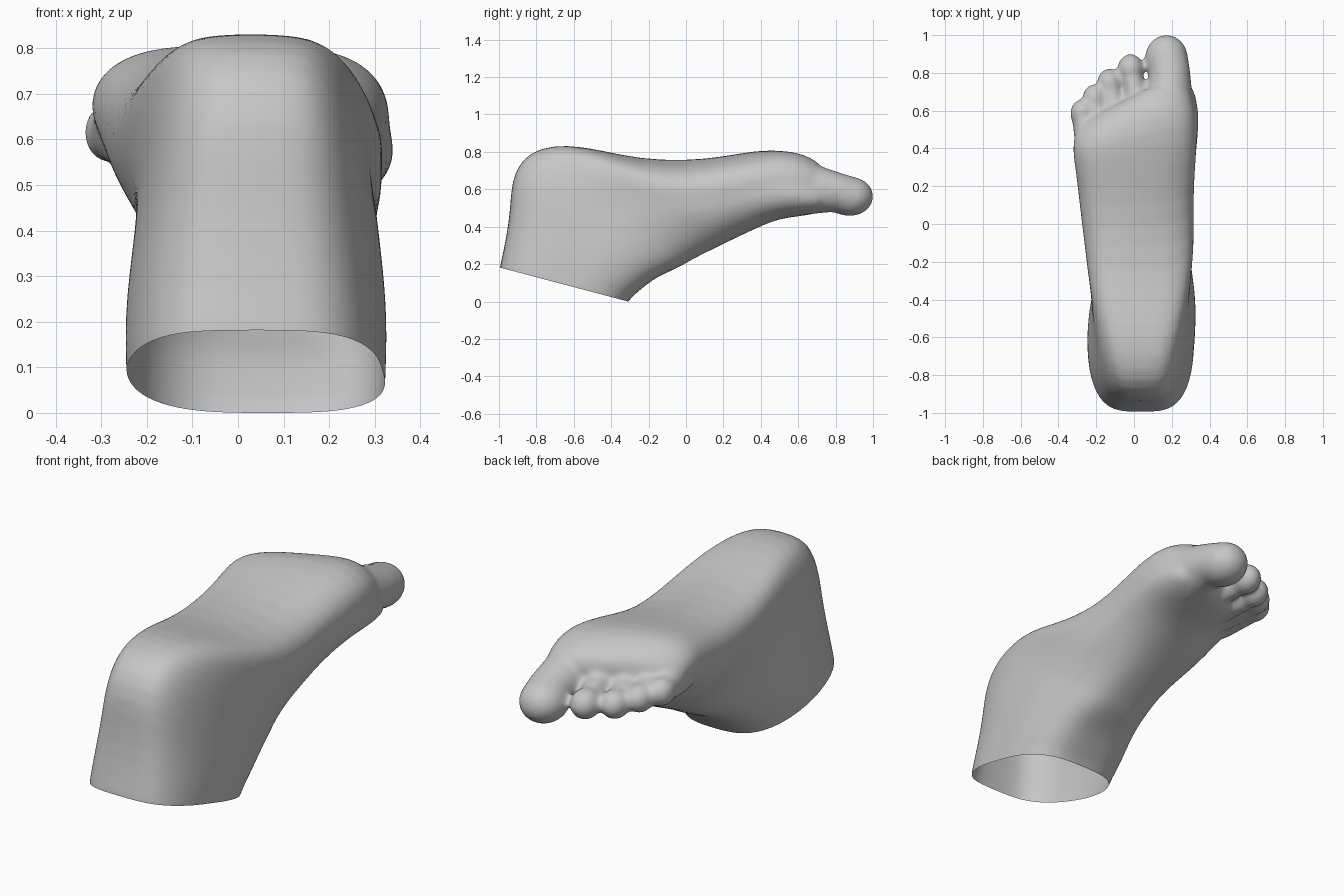
import bpy, bmesh, math
from mathutils import Vector, Matrix

cube = bpy.data.objects.get("Cube")
if cube:
    bpy.data.objects.remove(cube)

skin = bpy.data.materials.new("plain grey")
skin.use_nodes = True
GREY = (0.57, 0.57, 0.57, 1)
skin.diffuse_color = GREY
skin.node_tree.nodes["Principled BSDF"].inputs["Base Color"].default_value = GREY

# Cross-sections from ankle to toe roots:
# sole y, sole z, instep y, instep z, x min, x max, sole widening, forefoot slant
SECTIONS = [
    (-1.03, .05, -.38, -.14, -.24, .315, -.03, 0),
    (-.995, .185, -.32, .0, -.248, .318, -.03, 0),
    (-.96, .35, -.245, .06, -.25, .318, -.08, 0),
    (-.94, .5, -.18, .115, -.24, .312, -.12, 0),
    (-.935, .64, -.11, .15, -.228, .305, -.13, 0),
    (-.885, .76, -.04, .18, -.222, .298, -.12, 0),
    (-.78, .825, .01, .21, -.228, .293, -.1, 0),
    (-.63, .84, .07, .243, -.235, .3, -.05, 0),
    (-.45, .81, .14, .277, -.25, .31, .02, 0),
    (-.25, .765, .21, .312, -.265, .318, .06, 0),
    (0, .755, .29, .352, -.285, .312, .08, .05),
    (.2, .775, .38, .397, -.3, .32, .08, .12),
    (.4, .81, .47, .442, -.32, .335, .04, .25),
    (.53, .81, .57, .455, -.325, .33, .02, .4),
    (.64, .765, .65, .47, -.315, .3, 0, .5),
    (.7, .695, .71, .49, -.285, .26, 0, .53),
]
RING = 40
bm = bmesh.new()


def superpower(v, p):
    return math.copysign(abs(v) ** p, v)


def section_ring(sy, sz, iy, iz, x0, x1, widen, slant):
    ring = []
    fore = slant / .53
    arch = max(0, 1 - abs(sy + .05) / .5)
    instep_power = .62 + .18 * min(1, max(0, (iy + .2) / .4))
    for i in range(RING):
        a = math.tau * i / RING
        c, s = math.cos(a), math.sin(a)
        v = superpower(c, .88)
        w = superpower(s, .56 if c > 0 else instep_power)
        t = (1 - v) / 2
        x = (x0 + x1) / 2 + (x1 - x0) / 2 * w * (1 + widen * v)
        x += (.03 + .07 * fore) * max(0, -v)
        y = sy + (iy - sy) * t + slant * min(x, .12)
        z = sz + (iz - sz) * t + .22 * fore * t * max(0, -x)
        z -= .2 * arch * max(0, x) * max(0, v)
        ring.append(bm.verts.new((x, y, z)))
    return ring


# Foot body
rings = [section_ring(*s) for s in SECTIONS]
for a, b in zip(rings, rings[1:]):
    for i in range(RING):
        j = (i + 1) % RING
        bm.faces.new((a[i], a[j], b[j], b[i]))
bm.faces.new(rings[0][::-1])
bm.faces.new(rings[-1])
bmesh.ops.recalc_face_normals(bm, faces=bm.faces[:])


def ball(centre, size):
    m = Matrix.Translation(centre) @ Matrix.Diagonal((*size, 1))
    bmesh.ops.create_uvsphere(bm, u_segments=20, v_segments=12, radius=1, matrix=m)


def limb(root, tip, root_size, tip_size, steps=9):
    for i in range(steps):
        t = i / (steps - 1)
        ball(Vector(root).lerp(Vector(tip), t), Vector(root_size).lerp(Vector(tip_size), t))


# Big toe: broad root, shaft and rounded pad
limb((.19, .55, .615), (.188, .8, .585), (.135, .16, .16), (.113, .12, .106))
limb((.188, .8, .585), (.172, .875, .562), (.113, .12, .106), (.117, .13, .106))

# Small toes: shafts that touch at the roots, and rounded pads
for x, y, z, r in [(-.018, .82, .575, .071), (-.13, .745, .575, .068),
                   (-.21, .665, .595, .065), (-.275, .585, .615, .065)]:
    limb((x + .04, y - .2, z + .01), (x, y - .01, z), (.075, .07, .1), (.057, .06, .064))
    ball((x, y, z), (r, r + .012, r + .004))

# Web between the toe roots
limb((.07, .7, .575), (-.23, .535, .605), (.06, .06, .065), (.06, .06, .06), 11)

mesh = bpy.data.meshes.new("foot_blockout")
bm.to_mesh(mesh)
bm.free()
rough = bpy.data.objects.new("foot_blockout", mesh)
bpy.context.collection.objects.link(rough)

# Fuse the parts into one smooth skin
sub = rough.modifiers.new("round", "SUBSURF")
sub.levels = 1
fuse = rough.modifiers.new("fuse", "REMESH")
fuse.mode = "VOXEL"
fuse.voxel_size = .013
soft = rough.modifiers.new("soften", "SMOOTH")
soft.factor = .5
soft.iterations = 10
graph = bpy.context.evaluated_depsgraph_get()
skin_mesh = bpy.data.meshes.new_from_object(rough.evaluated_get(graph))
bpy.data.objects.remove(rough)

# Cut the ankle open along its sloping rim
bm = bmesh.new()
bm.from_mesh(skin_mesh)
bmesh.ops.bisect_plane(bm, geom=bm.verts[:] + bm.edges[:] + bm.faces[:],
                       plane_co=(0, -.32, .003), plane_no=(0, -.18, -.68),
                       clear_outer=True)
for f in bm.faces:
    f.smooth = True
bm.to_mesh(skin_mesh)
bm.free()
skin_mesh.name = "foot"
skin_mesh.materials.clear()
skin_mesh.materials.append(skin)
foot = bpy.data.objects.new("foot", skin_mesh)
bpy.context.collection.objects.link(foot)
